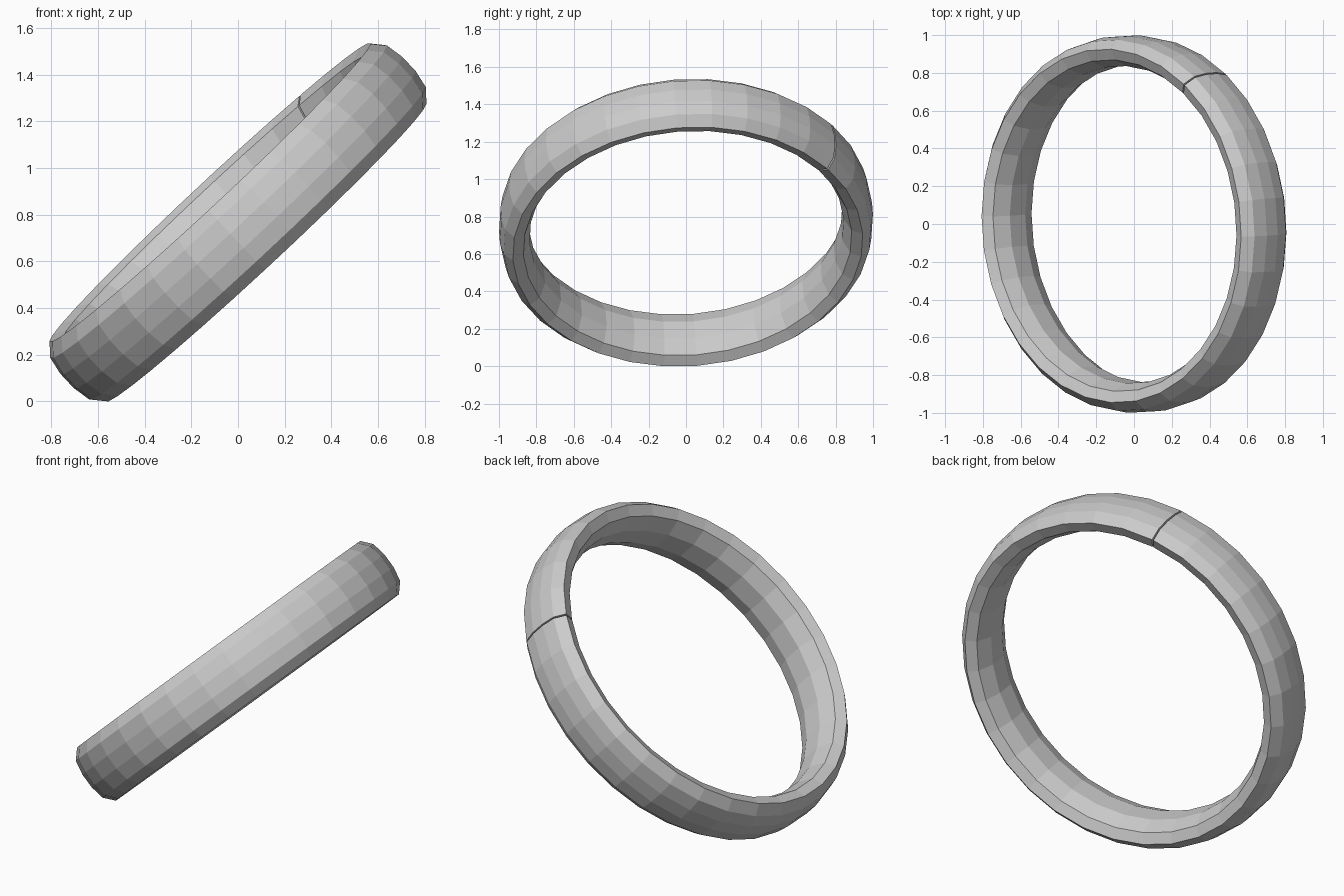
import bpy, bmesh, math
from mathutils import Vector

if "Cube" in bpy.data.objects:
    bpy.data.objects.remove(bpy.data.objects["Cube"])

SEGMENTS = 32
SEAM = math.radians(53)
GAP = math.radians(0.25)

# half of the band's cross-section: (radius, offset along axis), outer face to inner face
half = [(1.0, 0.042), (0.985, 0.122), (0.938, 0.176), (0.88, 0.15), (0.842, 0.06)]
profile = half + [(r, -h) for r, h in reversed(half)]

# tilted frame of the band
axis = Vector((-0.68, -0.055, 0.73)).normalized()
across = Vector((0, 1, 0))
across = (across - axis * across.dot(axis)).normalized()
up = across.cross(axis)

# sweep the section round the axis, from one side of the seam to the other
bm = bmesh.new()
rings = []
for i in range(SEGMENTS + 1):
    a = SEAM + GAP + (2 * math.pi - 2 * GAP) * i / SEGMENTS
    out = up * math.cos(a) + across * math.sin(a)
    rings.append([bm.verts.new(out * r + axis * h) for r, h in profile])

n = len(profile)
for a, b in zip(rings, rings[1:]):
    for j in range(n):
        k = (j + 1) % n
        bm.faces.new((a[j], b[j], b[k], a[k]))

# close both ends at the seam
bm.faces.new(rings[0])
bm.faces.new(list(reversed(rings[-1])))
bmesh.ops.recalc_face_normals(bm, faces=bm.faces)

# rest on the floor, centred
for axis_id, base in ((0, None), (1, None), (2, 0)):
    vals = [v.co[axis_id] for v in bm.verts]
    shift = min(vals) if base == 0 else (min(vals) + max(vals)) / 2
    for v in bm.verts:
        v.co[axis_id] -= shift

mesh = bpy.data.meshes.new("ring_band")
bm.to_mesh(mesh)
bm.free()
bpy.context.collection.objects.link(bpy.data.objects.new("ring_band", mesh))
